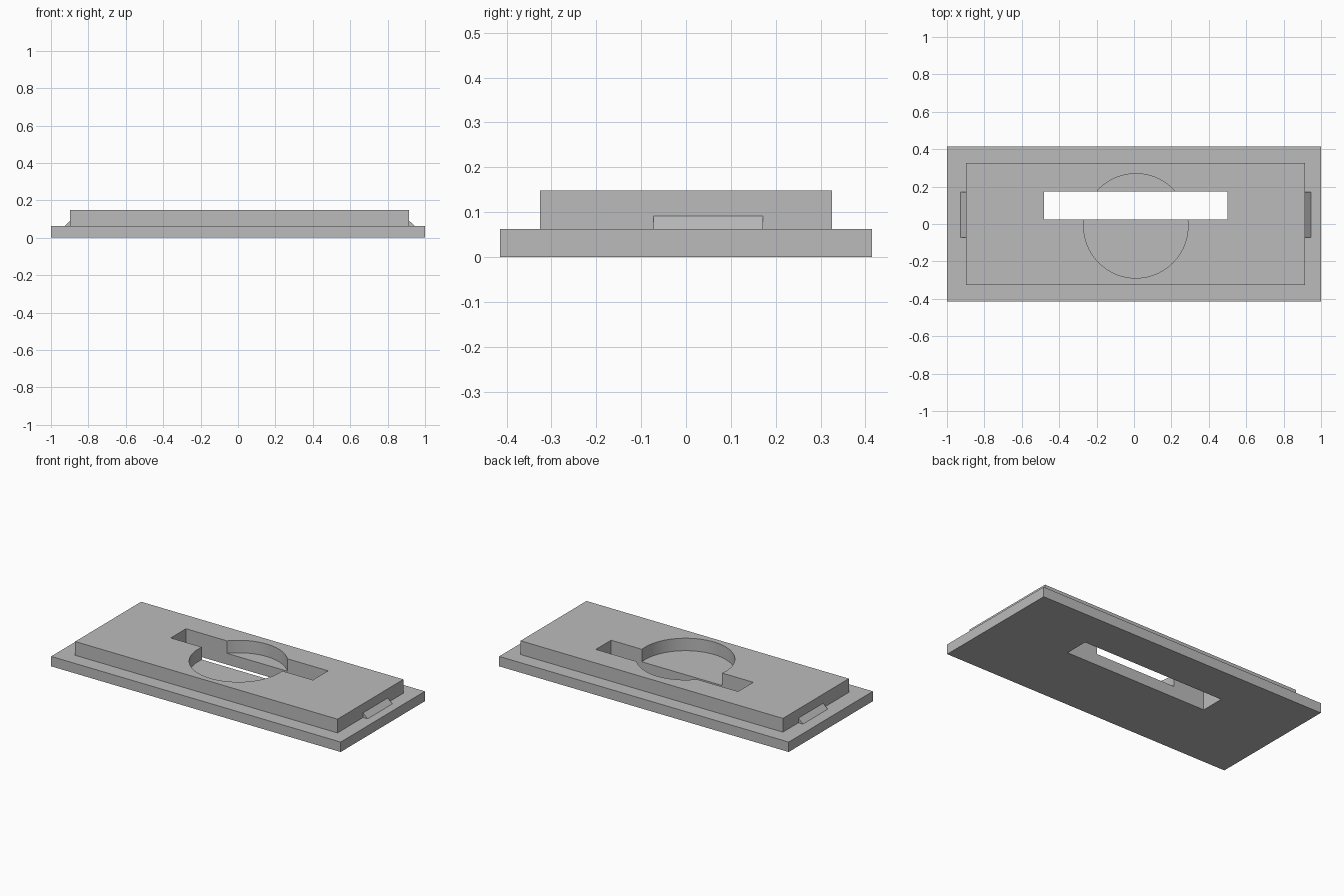
import bpy
import bmesh
import math

cube = bpy.data.objects.get("Cube")
if cube:
    bpy.data.objects.remove(cube, do_unlink=True)

grey = bpy.data.materials.new("plain_grey")
grey.use_nodes = True
grey.diffuse_color = (0.5, 0.5, 0.5, 1)
grey.node_tree.nodes["Principled BSDF"].inputs["Base Color"].default_value = (0.5, 0.5, 0.5, 1)


def prism(name, outline, direction):
    """Extrude a closed outline of 3D points along a direction."""
    bm = bmesh.new()
    face = bm.faces.new([bm.verts.new(p) for p in outline])
    moved = bmesh.ops.extrude_face_region(bm, geom=[face])["geom"]
    bmesh.ops.translate(bm, vec=direction,
                        verts=[v for v in moved if isinstance(v, bmesh.types.BMVert)])
    bmesh.ops.recalc_face_normals(bm, faces=bm.faces)
    mesh = bpy.data.meshes.new(name)
    bm.to_mesh(mesh)
    bm.free()
    mesh.materials.append(grey)
    obj = bpy.data.objects.new(name, mesh)
    bpy.context.collection.objects.link(obj)
    return obj


def box(name, x0, x1, y0, y1, z0, z1):
    corners = [(x0, y0, z0), (x1, y0, z0), (x1, y1, z0), (x0, y1, z0)]
    return prism(name, corners, (0, 0, z1 - z0))


def combine(target, tool, operation):
    """Apply a boolean and discard its tool."""
    bpy.context.view_layer.objects.active = target
    mod = target.modifiers.new(operation.lower(), 'BOOLEAN')
    mod.operation, mod.object, mod.solver = operation, tool, 'EXACT'
    bpy.ops.object.modifier_apply(modifier=mod.name)
    bpy.data.objects.remove(tool, do_unlink=True)


BASE_TOP, TOP, POCKET_FLOOR = 0.062, 0.148, 0.07
LEFT_END, RIGHT_END = 0.915, -0.897

# Stepped plate: wide flange with a raised block
plate = box("stepped_plate", -1, 1, -0.415, 0.415, 0, BASE_TOP)
combine(plate, box("raised_block", RIGHT_END, LEFT_END, -0.325, 0.325, 0.03, TOP), 'UNION')

# Round pocket in the top
steps = 96
circle = [(0.01 + 0.279 * math.cos(math.tau * i / steps),
           -0.01 + 0.279 * math.sin(math.tau * i / steps), POCKET_FLOOR) for i in range(steps)]
combine(plate, prism("pocket_cutter", circle, (0, 0, 0.2)), 'DIFFERENCE')

# Long slot right through
combine(plate, box("slot_cutter", -0.482, 0.5, 0.025, 0.175, -0.1, 0.3), 'DIFFERENCE')

plate.select_set(True)
bpy.context.view_layer.objects.active = plate
bpy.ops.object.shade_smooth_by_angle(angle=math.radians(30))

# Wedge clips at both ends of the block
for name, end, side in (("left_clip", LEFT_END, 1), ("right_clip", RIGHT_END, -1)):
    wedge = [(end, -0.073, BASE_TOP), (end + side * 0.031, -0.073, BASE_TOP),
             (end, -0.073, 0.091)]
    prism(name, wedge, (0, 0.245, 0))
